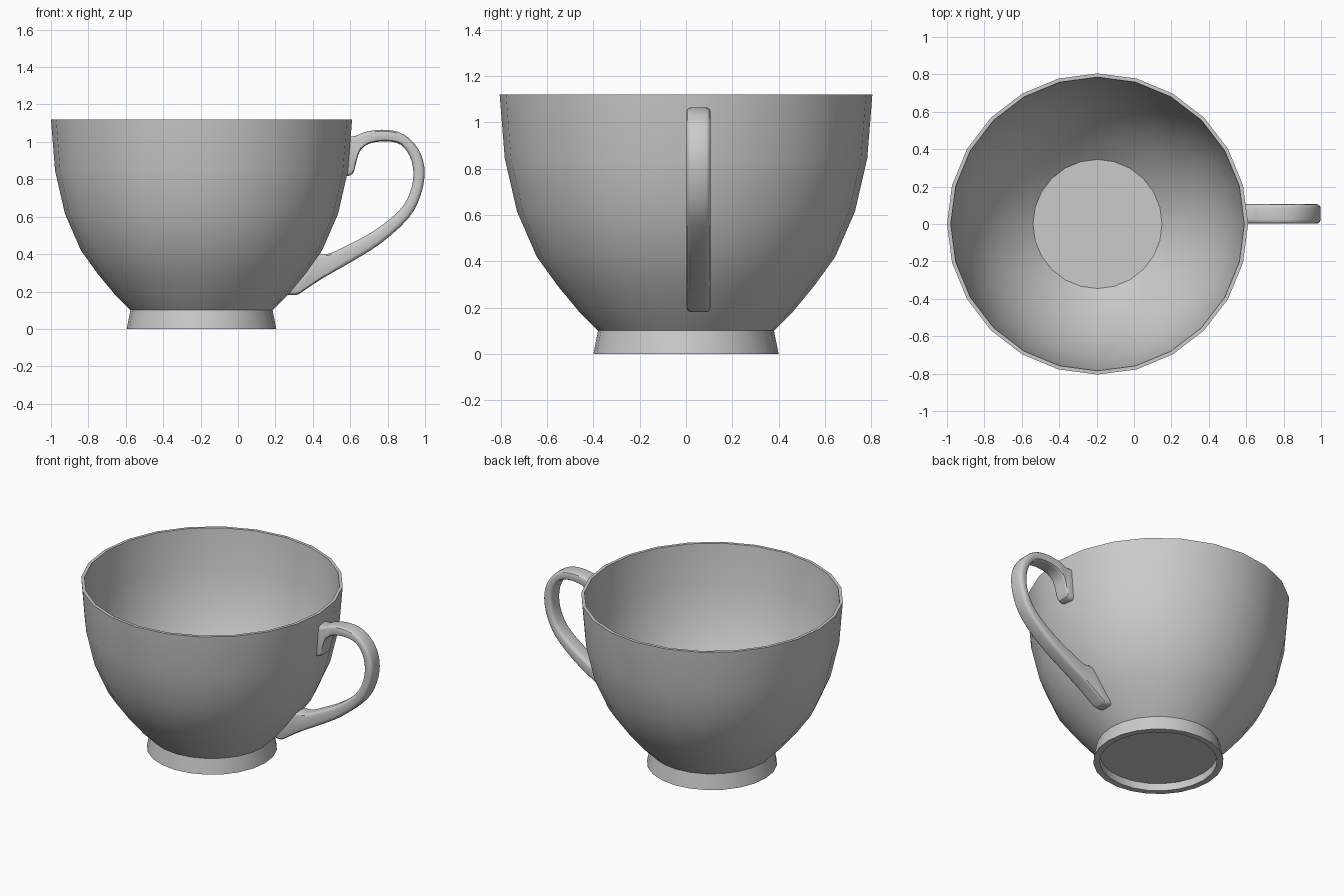
import bpy, bmesh, math
from mathutils import Vector

if "Cube" in bpy.data.objects:
    bpy.data.objects.remove(bpy.data.objects["Cube"])

CX = -0.195   # cup axis
SIDES = 24


def finish(bm, name):
    bmesh.ops.recalc_face_normals(bm, faces=bm.faces)
    me = bpy.data.meshes.new(name)
    bm.to_mesh(me)
    bm.free()
    ob = bpy.data.objects.new(name, me)
    bpy.context.collection.objects.link(ob)
    bpy.ops.object.select_all(action='DESELECT')
    ob.select_set(True)
    bpy.context.view_layer.objects.active = ob
    bpy.ops.object.shade_smooth_by_angle(angle=math.radians(32))
    return ob


def loft(rings, name):
    """Skin a list of equal-length closed rings and cap both ends."""
    bm = bmesh.new()
    vs = [[bm.verts.new(p) for p in ring] for ring in rings]
    n = len(vs[0])
    for a, b in zip(vs, vs[1:]):
        for i in range(n):
            j = (i + 1) % n
            bm.faces.new((a[i], a[j], b[j], b[i]))
    bm.faces.new(vs[0])
    bm.faces.new(vs[-1])
    return finish(bm, name)


def circle(r, z):
    return [(CX + r * math.cos(2 * math.pi * i / SIDES),
             r * math.sin(2 * math.pi * i / SIDES), z) for i in range(SIDES)]


# Cup: recessed underside, flared foot, bowl outside, rim, bowl inside, floor
profile = [(0.36, 0.05), (0.36, 0.0), (0.40, 0.0), (0.38, 0.10),
           (0.46, 0.18), (0.555, 0.295), (0.645, 0.42), (0.73, 0.615),
           (0.783, 0.845), (0.805, 1.12),
           (0.785, 1.12), (0.763, 0.85), (0.71, 0.625), (0.625, 0.435),
           (0.535, 0.31), (0.44, 0.20), (0.345, 0.115)]
loft([circle(r, z) for r, z in profile], "cup")


# Handle: pairs of outer-edge and inner-edge points (x, z) along its sweep
pairs = [((0.590, 1.03), (0.564, 0.815)), ((0.615, 1.03), (0.612, 0.828)),
         ((0.64, 1.036), (0.632, 0.89)), ((0.68, 1.053), (0.652, 0.95)),
         ((0.77, 1.065), (0.70, 0.99)), ((0.86, 1.052), (0.79, 1.003)),
         ((0.93, 1.005), (0.87, 0.985)), ((0.98, 0.93), (0.92, 0.92)),
         ((0.998, 0.83), (0.938, 0.83)), ((0.975, 0.71), (0.92, 0.73)),
         ((0.91, 0.59), (0.86, 0.63)), ((0.76, 0.455), (0.72, 0.52)),
         ((0.60, 0.355), (0.57, 0.44)), ((0.46, 0.275), (0.50, 0.407)),
         ((0.36, 0.21), (0.46, 0.40)), ((0.315, 0.182), (0.442, 0.402)),
         ((0.265, 0.183), (0.425, 0.395))]
Y0, Y1 = 0.002, 0.106


def spline(pts, steps=3):
    """Catmull-Rom through the points."""
    out = []
    for i in range(len(pts) - 1):
        p0, p1, p2, p3 = (pts[max(i - 1, 0)], pts[i], pts[i + 1],
                          pts[min(i + 2, len(pts) - 1)])
        for s in range(steps):
            t = s / steps
            out.append(0.5 * (2 * p1 + (p2 - p0) * t
                              + (2 * p0 - 5 * p1 + 4 * p2 - p3) * t * t
                              + (3 * p1 - p0 - 3 * p2 + p3) * t ** 3))
    return out + [pts[-1]]


def section(outer, inner):
    """Rounded rectangle spanning the outer and inner edges."""
    length = (inner - outer).length
    half_w, half_l, r = (Y1 - Y0) / 2, length / 2, 0.022
    mid, d = (outer + inner) / 2, (inner - outer) / length
    ring = []
    for k, (sy, sl) in enumerate([(1, 1), (-1, 1), (-1, -1), (1, -1)]):
        for s in range(4):
            a = math.radians(90 * k + 30 * s)
            y = sy * (half_w - r) + r * math.cos(a)
            u = sl * (half_l - r) + r * math.sin(a)
            p = mid + d * u
            ring.append((p.x, (Y0 + Y1) / 2 + y, p.y))
    return ring


outer = spline([Vector(p[0]) for p in pairs])
inner = spline([Vector(p[1]) for p in pairs])
loft([section(o, i) for o, i in zip(outer, inner)], "handle")
